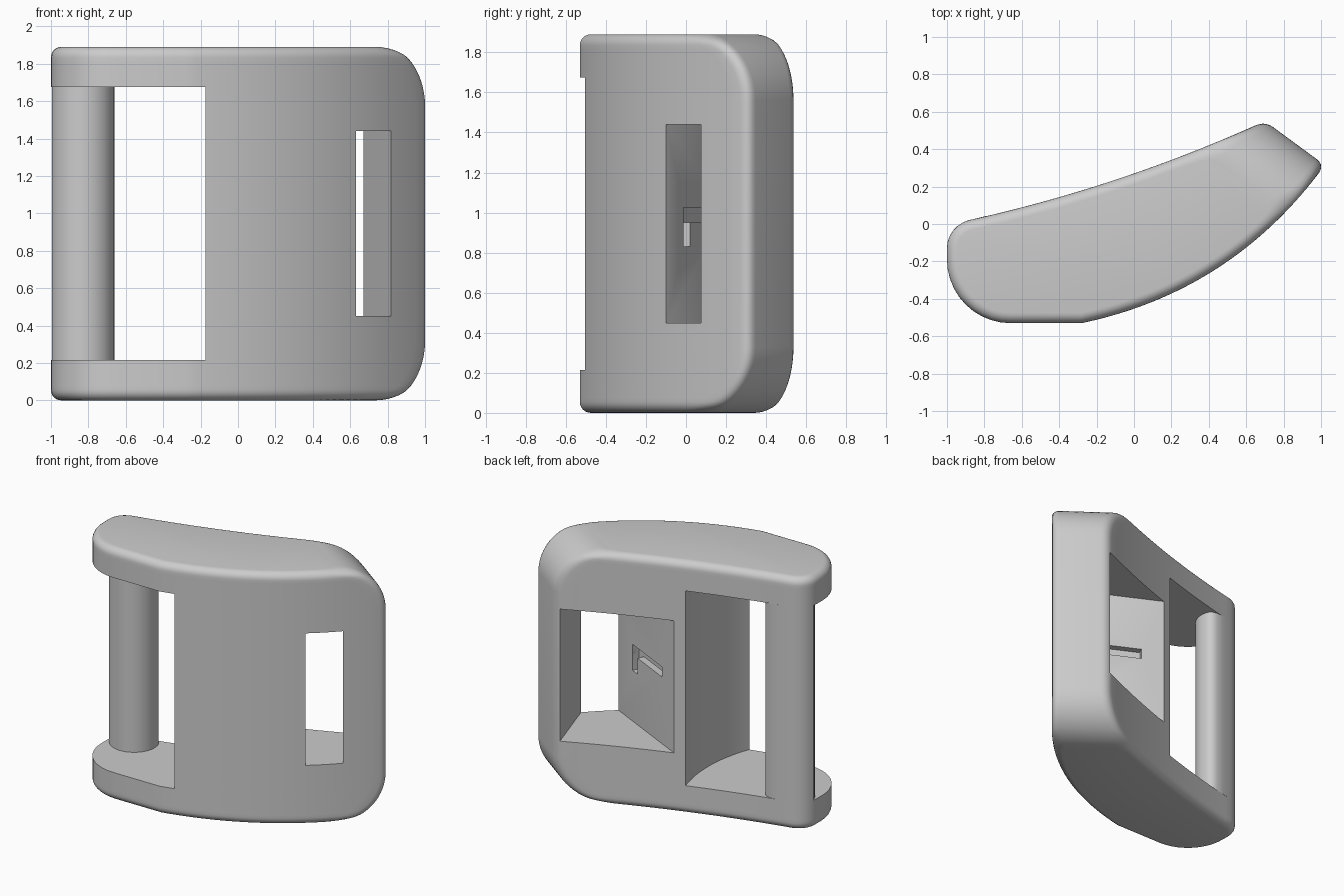
import bpy, bmesh
from math import sin, cos, pi, radians, sqrt
from mathutils import Vector

if "Cube" in bpy.data.objects:
    bpy.data.objects.remove(bpy.data.objects["Cube"])

grey = bpy.data.materials.new("light grey")
grey.use_nodes = True
colour = (0.604, 0.604, 0.604, 1)
grey.diffuse_color = colour
grey.node_tree.nodes["Principled BSDF"].inputs["Base Color"].default_value = colour

HEIGHT = 1.89
CORNER, RIM = 0.33, 0.055       # radii of the big corners and the soft rim
LOW, HIGH = 0.215, 1.675        # strap window
SLOT_LOW, SLOT_HIGH = 0.45, 1.44


def arc(cx, cy, r, a0, a1, n):
    """Points on a circle, angles in degrees."""
    angles = [radians(a0 + (a1 - a0) * i / n) for i in range(n + 1)]
    return [Vector((cx + r * cos(a), cy + r * sin(a))) for a in angles]


def bow(a, mid, b, n):
    """Smooth shallow curve from a to b that passes through mid."""
    a, mid, b = Vector(a), Vector(mid), Vector(b)
    t = (mid - a).length / ((mid - a).length + (b - mid).length)
    handle = (mid - a * (1 - t) ** 2 - b * t * t) / (2 * t * (1 - t))
    return [a * (1 - s) ** 2 + handle * 2 * s * (1 - s) + b * s * s
            for s in (i / n for i in range(n + 1))]


def loft(name, levels):
    """Closed solid through a stack of (z, outline) levels."""
    bm = bmesh.new()
    rings = [[bm.verts.new((p[0], p[1], z)) for p in pts] for z, pts in levels]
    for low, high in zip(rings, rings[1:]):
        for i in range(len(low)):
            bm.faces.new((low[i - 1], low[i], high[i], high[i - 1]))
    bm.faces.new(rings[0][::-1])
    bm.faces.new(rings[-1])
    bmesh.ops.recalc_face_normals(bm, faces=bm.faces)
    mesh = bpy.data.meshes.new(name)
    bm.to_mesh(mesh)
    bm.free()
    mesh.materials.append(grey)
    obj = bpy.data.objects.new(name, mesh)
    bpy.context.collection.objects.link(obj)
    return obj


def prism(name, outline, z0, z1):
    return loft(name, [(z0, outline), (z1, outline)])


def select(obj):
    bpy.ops.object.select_all(action="DESELECT")
    obj.select_set(True)
    bpy.context.view_layer.objects.active = obj


def cut(target, cutter):
    mod = target.modifiers.new("cut", "BOOLEAN")
    mod.operation, mod.solver, mod.object = "DIFFERENCE", "EXACT", cutter
    cutter.hide_render = True
    select(target)
    bpy.ops.object.modifier_apply(modifier=mod.name)
    bpy.data.objects.remove(cutter)


# Plan of the body: back edge, round narrow end, front edge
end_front, end_back = Vector((1.02, 0.315)), Vector((0.70, 0.55))
along = (end_back - end_front).normalized()
out = Vector((along.y, -along.x))
back_edge = bow(end_back, (0, 0.27), (-0.885, 0.02), 40)
round_end = arc(-0.845, -0.13, 0.155, 105, 180, 6)[1:] + arc(-0.66, -0.19, 0.34, 180, 270, 10)
front_edge = bow((-0.28, -0.53), (0.4, -0.265), end_front, 40)
plan = back_edge + round_end + front_edge
SPLIT = len(back_edge)


def inset(points, d):
    """Move an open line inwards, to the left of its direction."""
    moved = []
    for i, p in enumerate(points):
        step = (points[min(i + 1, len(points) - 1)] - points[max(i - 1, 0)]).normalized()
        moved.append(p + Vector((-step.y, step.x)) * d)
    return moved


def trim(line, limit):
    """Shorten a line where it crosses the free end."""
    kept = [line[0]]
    for p, q in zip(line, line[1:]):
        if q.dot(out) >= limit:
            t = (limit - p.dot(out)) / (q - p).dot(out)
            return kept + [p.lerp(q, t)]
        kept.append(q)
    return kept


def resample(line, spare, n):
    """Evenly spaced points, stopping a spare length before the end."""
    total = sum((q - p).length for p, q in zip(line, line[1:])) - spare
    points, walked, k = [], 0, 0
    for i in range(n + 1):
        goal = total * i / n
        while k < len(line) - 2 and walked + (line[k + 1] - line[k]).length < goal:
            walked += (line[k + 1] - line[k]).length
            k += 1
        points.append(line[k] + (line[k + 1] - line[k]).normalized() * (goal - walked))
    return points


def edge_to_end(line, limit, spare, direction):
    """One long edge followed by its rounded corner onto the free end."""
    line = trim(line, limit)
    tip = line[-1]
    points = resample(line, spare, 22)
    start, stop = points[-1], tip + direction * RIM
    for i in range(1, 6):
        t = i / 5
        points.append(start * (1 - t) ** 2 + tip * 2 * t * (1 - t) + stop * t * t)
    return points


def section(depth):
    """Body outline at a depth below the top or above the bottom."""
    rise = max(0, (CORNER - depth) / CORNER)
    level = sqrt(1 - rise * rise)
    limit = end_front.dot(out) - CORNER * (1 - level)
    lip = max(0, (RIM - depth) / RIM)
    moved = inset(plan, RIM * (1 - sqrt(1 - lip * lip)))
    spare = min(RIM / max(level, 0.01), 0.18)
    back = edge_to_end(moved[:SPLIT][::-1], limit, spare, -along)
    front = edge_to_end(moved[SPLIT + len(round_end):], limit, spare, along)
    return back[::-1] + moved[SPLIT:SPLIT + len(round_end)] + front


# Body with large corners at the free end and a soft rim
depths = [RIM * (1 - cos(pi / 2 * i / 6)) for i in range(7)]
depths += [CORNER * (1 - cos(radians(a))) for a in range(40, 91, 5)]
levels = [(d, section(d)) for d in depths]
levels += [(HEIGHT - d, pts) for d, pts in reversed(levels)]
body = loft("body", levels)

# Strap window with a hollow inner wall, open at the narrow end
wall = bow((-0.182, -0.53), (-0.10, -0.16), (-0.153, 0.23), 12)
cut(body, prism("window_cutter", [(-1.2, -0.7), (-0.25, -0.7)] + wall
                + [(-0.18, 0.4), (-1.2, 0.4)], LOW, HIGH))

# Tapered pocket through to the front slot
deep, shallow = Vector((0.63, -0.10)), Vector((-0.08, 0.25))
run = deep - shallow
pocket = [shallow - run * 0.2, deep, (0.70, -0.2), (0.90, 0.0),
          (0.82, 0.07), (0.68, 0.505), (0.62, 0.7)]
cut(body, prism("pocket_cutter", pocket, SLOT_LOW, SLOT_HIGH))

# L-shaped groove in the pocket wall
inward = Vector((run.y, -run.x)).normalized()
for t0, t1, z0, z1 in ((0.22, 0.75, 0.95, 1.025), (0.66, 0.75, 0.83, 1.025)):
    a, b = shallow + run * t0, shallow + run * t1
    groove = [a - inward * 0.03, b - inward * 0.03, b + inward * 0.05, a + inward * 0.05]
    cut(body, prism("groove_cutter", groove, z0, z1))

# Strap bar: round in front, flush with the back
bar_plan = arc(-0.83, -0.045, 0.17, 195, 375, 20)
bar_plan += [(-0.675, 0.022), (-0.695, 0.041), (-0.73, 0.05), (-0.79, 0.043)]
bar_plan += arc(-0.845, -0.13, 0.155, 105, 165, 5)
bar = prism("strap_bar", bar_plan, LOW, HIGH)

for obj in (body, bar):
    select(obj)
    bpy.ops.object.shade_smooth_by_angle(angle=radians(30))
